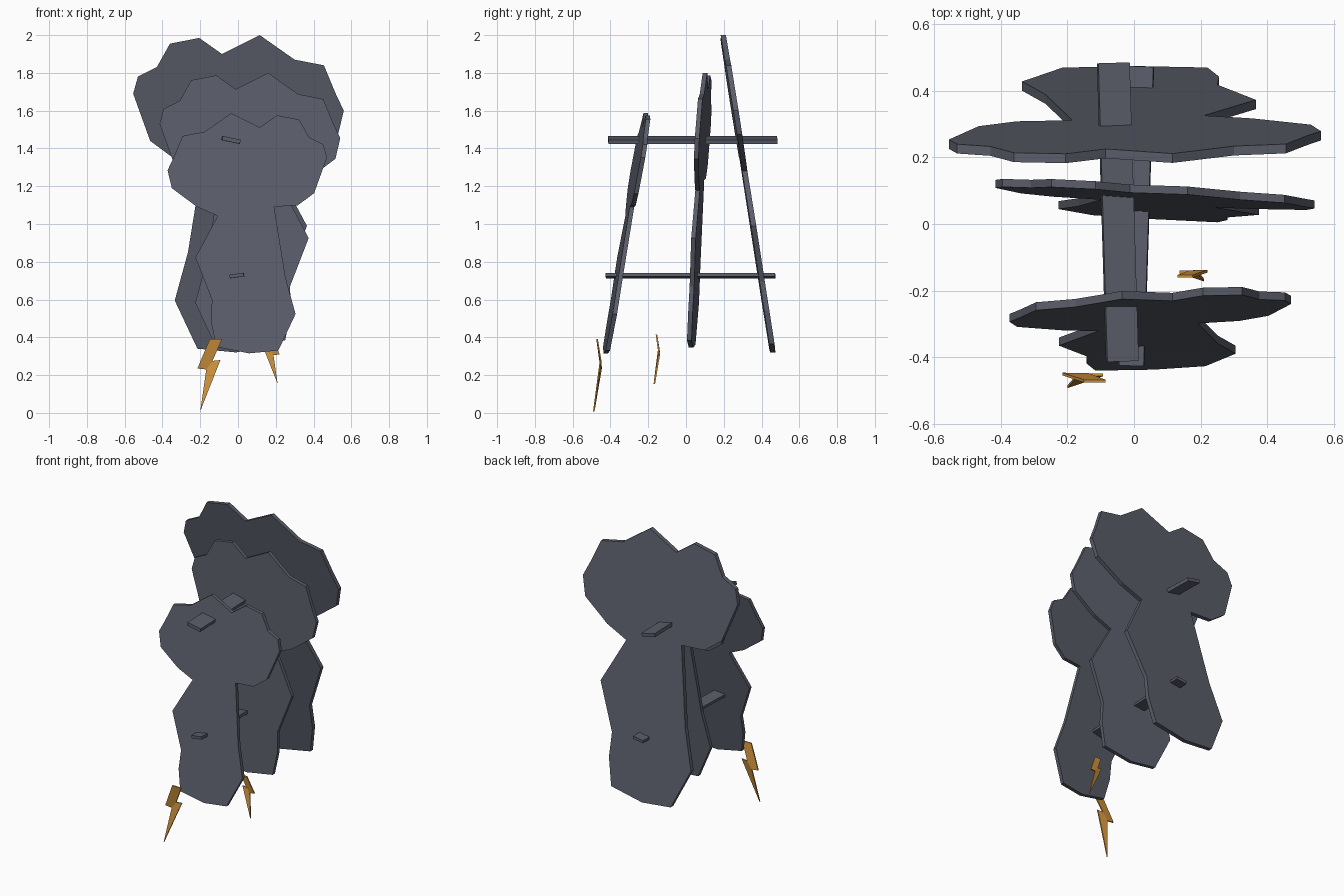
import bpy
import bmesh
from mathutils import Matrix, Vector

cube = bpy.data.objects.get("Cube")
if cube:
    bpy.data.objects.remove(cube, do_unlink=True)


def material(name, rgb):
    mat = bpy.data.materials.new(name)
    mat.use_nodes = True
    mat.diffuse_color = (*rgb, 1)
    mat.node_tree.nodes["Principled BSDF"].inputs["Base Color"].default_value = (*rgb, 1)
    return mat


def add_object(name, bm, mat):
    bmesh.ops.recalc_face_normals(bm, faces=bm.faces)
    mesh = bpy.data.meshes.new(name)
    bm.to_mesh(mesh)
    bm.free()
    mesh.materials.append(mat)
    obj = bpy.data.objects.new(name, mesh)
    bpy.context.collection.objects.link(obj)
    return obj


def slab(name, outline, depth, thickness, mat, split=None):
    """Extrude an (x, z) outline along y, with depth(x, z) giving its middle."""
    bm = bmesh.new()
    verts = [bm.verts.new((x, depth(x, z) - thickness / 2, z)) for x, z in outline]
    if split:
        # two faces that meet at the fold
        a, b = split
        faces = [bm.faces.new(verts[a:b + 1]), bm.faces.new(verts[b:] + verts[:a + 1])]
    else:
        faces = [bm.faces.new(verts)]
    geo = bmesh.ops.extrude_face_region(bm, geom=faces, use_keep_orig=True)["geom"]
    moved = [v for v in geo if isinstance(v, bmesh.types.BMVert)]
    bmesh.ops.translate(bm, verts=moved, vec=(0, thickness, 0))
    return add_object(name, bm, mat)


def bar(name, front, back, width, height, roll, mat):
    """Flat bar running from the front point to the back point."""
    front, back = Vector(front), Vector(back)
    along = back - front
    bm = bmesh.new()
    bmesh.ops.create_cube(bm, size=1)
    bmesh.ops.scale(bm, verts=bm.verts, vec=(width, along.length, height))
    turn = along.to_track_quat('Y', 'Z').to_matrix().to_4x4()
    spin = Matrix.Rotation(roll, 4, 'Y')
    bm.transform(Matrix.Translation((front + back) / 2) @ turn @ spin)
    return add_object(name, bm, mat)


slate = material("slate grey", (0.105, 0.112, 0.145))
gold = material("amber gold", (0.60, 0.28, 0.045))

# Cloud with a broad trunk below, shared by all three plates
cloud = [(-.555, 1.69), (-.53, 1.78), (-.43, 1.83), (-.36, 1.955), (-.205, 1.985),
         (-.085, 1.90), (.115, 2.0), (.30, 1.87), (.455, 1.84), (.515, 1.695),
         (.56, 1.60), (.53, 1.475), (.355, 1.345), (.21, 1.28), (.365, .99),
         (.25, .695), (.255, .54), (.22, .365), (-.01, .32), (-.215, .34),
         (-.335, .595), (-.265, .85), (-.185, 1.345), (-.35, 1.355), (-.465, 1.44)]


def placed(outline, sx, sz, x0, z0):
    return [(x0 + sx * x, z0 + sz * z) for x, z in outline]


# Three leaning plates
slab("back_cloud", cloud, lambda x, z: .51 - .157 * z + .01 * x, .028, slate)
slab("middle_cloud", placed(cloud, .858, .866, .061, .068),
     lambda x, z: .011 + .055 * z - .06 * x, .024, slate)
slab("front_cloud", placed(cloud, -.757, .757, .051, .073),
     lambda x, z: -.481 + .17 * z + .05 * x, .024, slate)

# Flat bars that tie the plates together
bar("upper_bar", (-.035, -.412, 1.445), (-.062, .483, 1.445), .096, .022, .21, slate)
bar("lower_bar", (-.007, -.425, .727), (.022, .472, .727), .075, .019, -.14, slate)

# Folded lightning bolts
bolt = [(-.15, .39), (-.085, .39), (-.135, .275), (-.093, .28),
        (-.20, .008), (-.168, .23), (-.215, .235)]
slab("front_bolt", bolt, lambda x, z: -.447 - .17 * abs(z - .25), .008, gold, (2, 5))
slab("rear_bolt", placed(bolt, -.69, .69, .072, .147),
     lambda x, z: -.14 - .17 * abs(z - .317), .008, gold, (2, 5))
